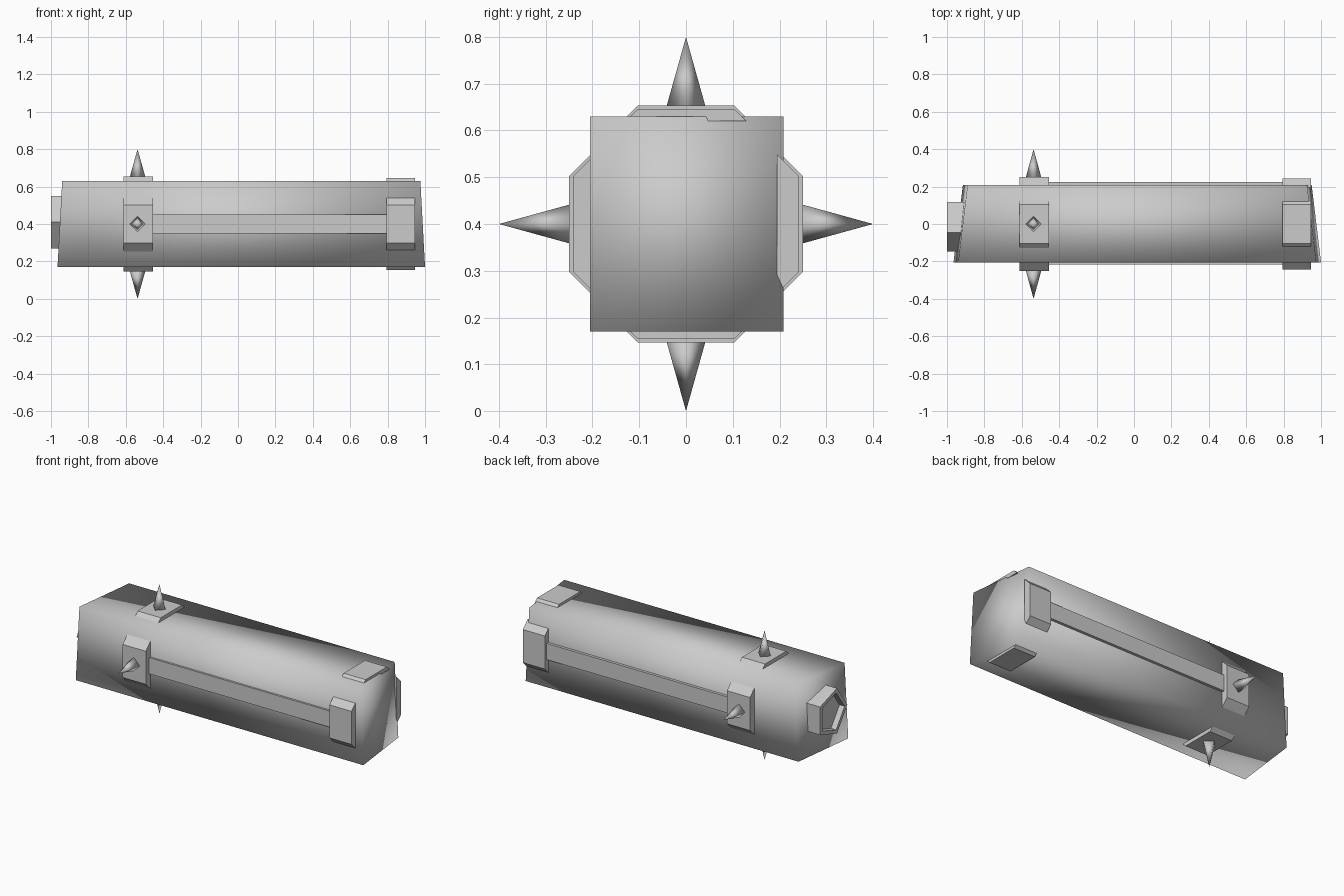
import bpy, bmesh, math
from mathutils import Matrix, Vector

if "Cube" in bpy.data.objects:
    bpy.data.objects.remove(bpy.data.objects["Cube"])

grey = bpy.data.materials.new("light_grey")
grey.diffuse_color = (0.6, 0.6, 0.6, 1)
grey.use_nodes = True
grey.node_tree.nodes["Principled BSDF"].inputs["Base Color"].default_value = grey.diffuse_color
CZ = 0.40   # height of the long axis


def finish(name, bm, smooth=None):
    bmesh.ops.recalc_face_normals(bm, faces=bm.faces)
    me = bpy.data.meshes.new(name)
    bm.to_mesh(me)
    bm.free()
    me.materials.append(grey)
    ob = bpy.data.objects.new(name, me)
    bpy.context.collection.objects.link(ob)
    if smooth:
        for p in me.polygons:
            p.use_smooth = True
    return ob


def prism(name, outline, x0, x1, turn):
    """Extrude a (side, out) outline along x, turned about the long axis."""
    bm = bmesh.new()
    a = [bm.verts.new((x0, s, o)) for s, o in outline]
    f = bm.faces.new(a)
    r = bmesh.ops.extrude_face_region(bm, geom=[f])
    bmesh.ops.translate(bm, vec=(x1 - x0, 0, 0),
                        verts=[v for v in r["geom"] if isinstance(v, bmesh.types.BMVert)])
    bm.transform(Matrix.Translation((0, 0, CZ)) @ Matrix.Rotation(turn, 4, 'X'))
    return finish(name, bm)


# Body: smooth box with both ends cut at a slant
bm = bmesh.new()
bmesh.ops.create_cube(bm, size=1)
for v in bm.verts:
    top, back, right = v.co.z > 0, v.co.y > 0, v.co.x > 0
    if right:
        x = 1.0 - 0.025 * top - 0.05 * back
    else:
        x = -0.965 + 0.025 * top + 0.05 * back
    v.co = (x, 0.208 if back else -0.205, 0.63 if top else 0.17)
finish("body", bm, True)

# Chamfered plates and spikes on all four sides
sides = {"top": 0, "front": math.pi / 2, "bottom": math.pi, "back": -math.pi / 2}
for side, turn in sides.items():
    flank = side in ("front", "back")
    inner, outer = (0.195, 0.25) if flank else (0.22, 0.253)
    wide = 0.157 if flank else 0.137
    for part, x0, x1, drop in (("spike_plate", -0.613, -0.455, 0), ("end_plate", 0.795, 0.945, 0.008)):
        w, o = wide - drop, outer - drop
        cut = o - inner
        tip = w - cut
        prism(f"{side}_{part}", [(-w, inner), (w, inner), (tip, o), (-tip, o)], x0, x1, turn)

    # Four-sided spike
    bm = bmesh.new()
    base = outer - 0.01
    bmesh.ops.create_cone(bm, cap_ends=True, segments=4, radius1=0.044, radius2=0, depth=0.4 - base,
                          matrix=Matrix.Translation((0, 0, (0.4 + base) / 2)))
    bm.transform(Matrix.Translation((-0.537, 0, CZ)) @ Matrix.Rotation(turn, 4, 'X'))
    finish(f"{side}_spike", bm, True)

    # Rail between the two plates on each flank
    if flank:
        o = 0.217 if side == "front" else 0.225
        prism(f"{side}_rail", [(-0.05, 0.19), (0.05, 0.19), (0.05, o), (-0.05, o)], -0.46, 0.80, turn)

# Five-sided socket on the left end, with a recessed centre
bm = bmesh.new()


def ring(x, r):
    return [bm.verts.new((x, -r * math.cos(k * math.tau / 5), 0.41 + r * math.sin(k * math.tau / 5)))
            for k in range(5)]


rings = [ring(-0.90, 0.147), ring(-1.0, 0.147), ring(-1.0, 0.12), ring(-0.965, 0.12)]
for a, b in zip(rings, rings[1:]):
    for k in range(5):
        bm.faces.new((a[k], a[(k + 1) % 5], b[(k + 1) % 5], b[k]))
bm.faces.new(rings[0])
bm.faces.new(rings[-1])
finish("end_socket", bm)
